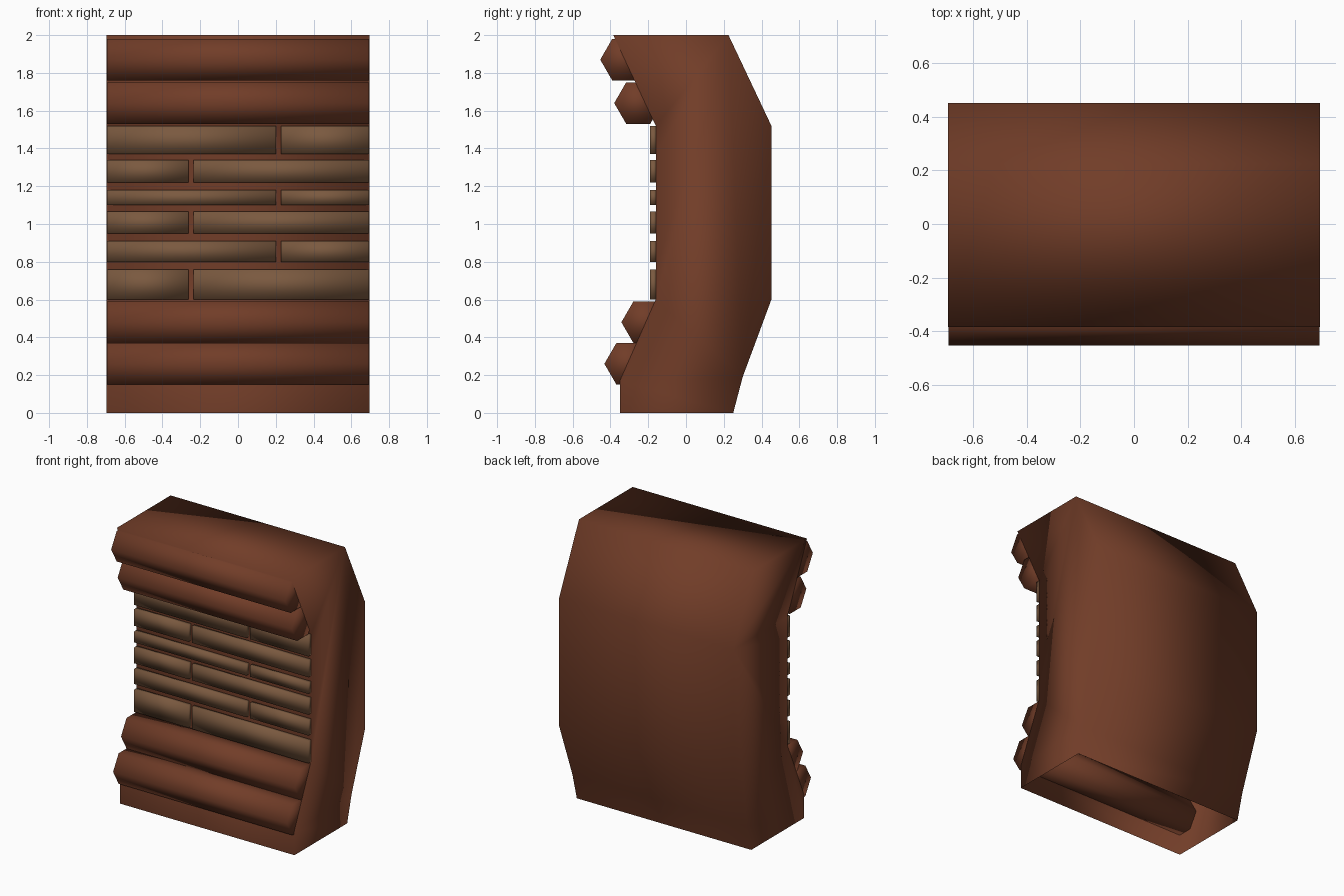
import bpy, bmesh, math

if "Cube" in bpy.data.objects:
    bpy.data.objects.remove(bpy.data.objects["Cube"])

X0, X1 = -0.695, 0.695


def material(name, rgb):
    m = bpy.data.materials.new(name)
    m.diffuse_color = (*rgb, 1)
    m.use_nodes = True
    m.node_tree.nodes["Principled BSDF"].inputs["Base Color"].default_value = m.diffuse_color
    return m


RED = material("red_brown_wood", (0.165, 0.046, 0.021))
TAN = material("tan_wood", (0.195, 0.100, 0.050))

# rows of planks: bottom and top height of each
ROWS = [(0.60, 0.76), (0.80, 0.91), (0.95, 1.065),
        (1.10, 1.18), (1.22, 1.34), (1.37, 1.52)]


def prism(name, profile, x0, x1, mat, open_edge=None):
    """Extrude a (y, z) profile along x; one side edge may be left open."""
    bm = bmesh.new()
    a = [bm.verts.new((x0, y, z)) for y, z in profile]
    b = [bm.verts.new((x1, y, z)) for y, z in profile]
    n = len(profile)
    for i in range(n):
        if i != open_edge:
            j = (i + 1) % n
            bm.faces.new((a[i], a[j], b[j], b[i]))
    bm.faces.new(a[::-1])
    bm.faces.new(b)
    bmesh.ops.recalc_face_normals(bm, faces=bm.faces[:])
    for f in bm.faces:
        f.smooth = True
    me = bpy.data.meshes.new(name)
    bm.to_mesh(me)
    bm.free()
    me.materials.append(mat)
    ob = bpy.data.objects.new(name, me)
    bpy.context.collection.objects.link(ob)
    return ob


# wall body, open underneath, with extra front loops at the plank gaps
front = [(-0.35, 0), (-0.35, 0.17)] + [(-0.16, z) for r in ROWS for z in r]
back = [(-0.385, 2.0), (0.225, 2.0), (0.452, 1.52), (0.452, 0.60),
        (0.30, 0.19), (0.25, 0)]
profile = front + back
prism("wall_body", profile, X0, X1, RED, open_edge=len(profile) - 1)

# six-sided logs above and below the planks
for i, (y, z) in enumerate([(-0.305, 0.26), (-0.215, 0.48),
                            (-0.253, 1.64), (-0.327, 1.87)]):
    r = 0.127
    hexagon = [(y + r * math.cos(k * math.pi / 3), z + r * math.sin(k * math.pi / 3))
               for k in range(6)]
    prism(f"log_{i + 1}", hexagon, X0 + 0.002, X1 - 0.002, RED)

# planks in staggered pairs
for i, (z0, z1) in enumerate(ROWS):
    left, right = ((-0.262, -0.235), (0.20, 0.228))[i % 2]
    box = [(-0.19, z0), (-0.155, z0), (-0.155, z1), (-0.19, z1)]
    prism(f"plank_{i + 1}_left", box, X0 + 0.001, left, TAN)
    prism(f"plank_{i + 1}_right", box, right, X1 - 0.001, TAN)
